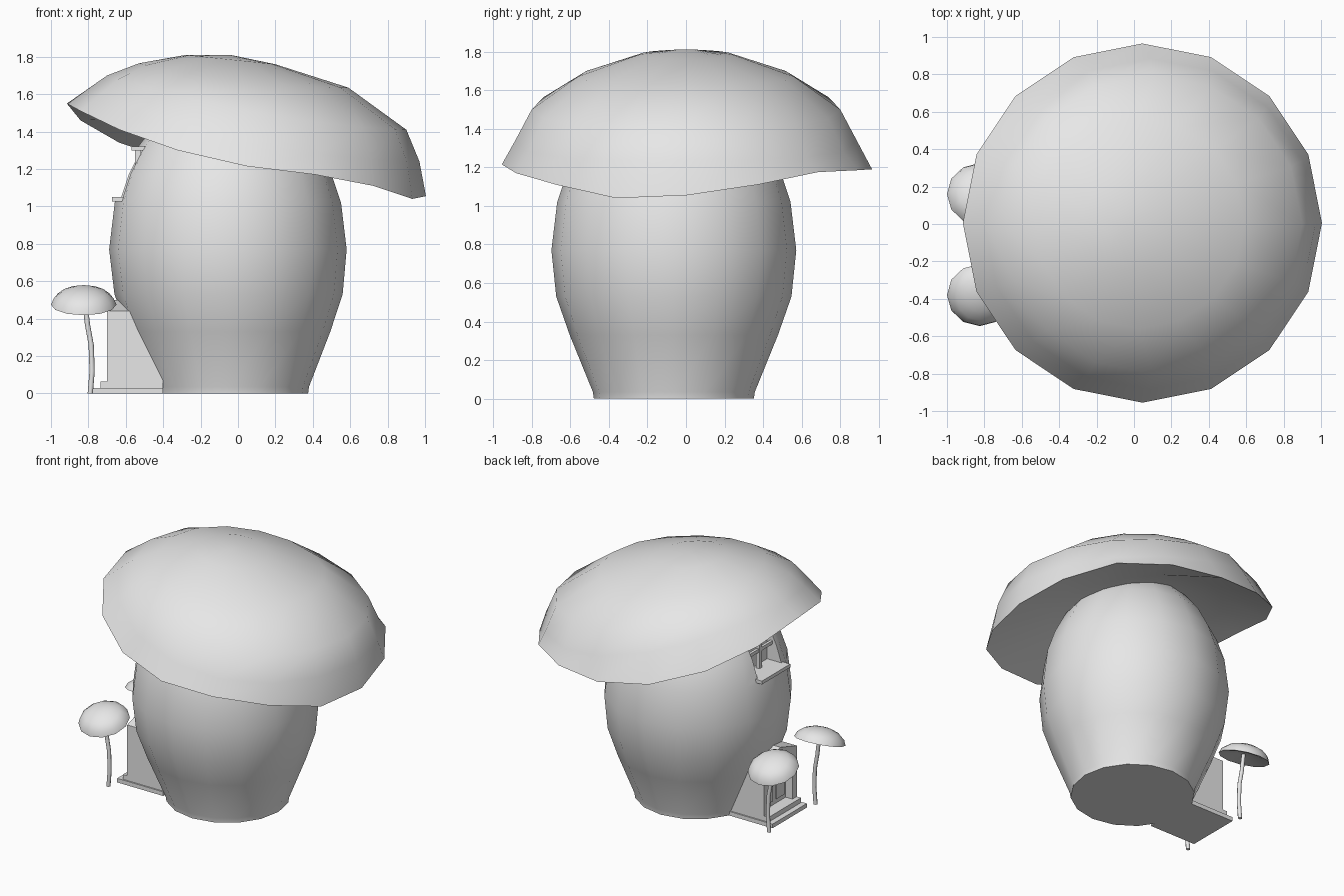
import bpy, bmesh, math
from mathutils import Vector, Matrix

old = bpy.data.objects.get("Cube")
if old:
    bpy.data.objects.remove(old, do_unlink=True)

mat = bpy.data.materials.new("plain grey")
mat.use_nodes = True
GREY = (0.8, 0.8, 0.8, 1)
mat.diffuse_color = GREY
mat.node_tree.nodes["Principled BSDF"].inputs["Base Color"].default_value = GREY

SIDES = 16
DOOR_Y = -0.1


def finish(name, bm, smooth=None):
    bmesh.ops.recalc_face_normals(bm, faces=bm.faces)
    me = bpy.data.meshes.new(name)
    bm.to_mesh(me)
    bm.free()
    me.materials.append(mat)
    ob = bpy.data.objects.new(name, me)
    bpy.context.collection.objects.link(ob)
    if smooth:
        bpy.ops.object.select_all(action='DESELECT')
        ob.select_set(True)
        bpy.context.view_layer.objects.active = ob
        bpy.ops.object.shade_smooth_by_angle(angle=math.radians(smooth))
    return ob


def loft(name, rings, smooth=None):
    """Skin a list of point rings and cap both ends."""
    bm = bmesh.new()
    loops = [[bm.verts.new(p) for p in ring] for ring in rings]
    for a, b in zip(loops, loops[1:]):
        n = len(a)
        for i in range(n):
            j = (i + 1) % n
            bm.faces.new((a[i], a[j], b[j], b[i]))
    bm.faces.new(loops[0])
    bm.faces.new(loops[-1])
    return finish(name, bm, smooth)


def box(name, lo, hi):
    bm = bmesh.new()
    lo, hi = Vector(lo), Vector(hi)
    m = Matrix.Translation((lo + hi) / 2) @ Matrix.Diagonal((*(hi - lo), 1))
    bmesh.ops.create_cube(bm, size=1, matrix=m)
    return finish(name, bm)


def circle(cx, cy, r, z, n=SIDES):
    """z may be a number or a function of the angle."""
    pts = []
    for k in range(n):
        a = math.tau * k / n
        h = z(a) if callable(z) else z
        pts.append(Vector((cx + r * math.cos(a), cy + r * math.sin(a), h)))
    return pts


def tilted(east, side, west):
    """Height that runs from east, over the sides, to west."""
    def height(a):
        c = math.cos(a)
        return side + (east - west) / 2 * c + ((east + west) / 2 - side) * c * c
    return height


# Stem body: barrel that narrows into the cap
body_profile = [(0.415, 0), (0.42, 0.035), (0.54, 0.33), (0.61, 0.53), (0.635, 0.77),
                (0.605, 1.02), (0.555, 1.17), (0.48, 1.32), (0.38, 1.45), (0.25, 1.55)]
body = loft("stem_body", [circle(-0.04 - 0.02 * min(z, 0.7), -0.063, r, z)
                          for r, z in body_profile], 40)

# Window recess cut into the body
cutter = box("window_cutter", (-0.9, DOOR_Y - 0.13, 1.05), (-0.5, DOOR_Y + 0.16, 1.31))
cutter.hide_render = True
cutter.hide_set(True)
cut = body.modifiers.new("window", 'BOOLEAN')
cut.object = cutter
cut.operation = 'DIFFERENCE'
cut.solver = 'EXACT'

# Cap: uneven rim, tilted dome rings and hollow underside
rim_heights = [1.055, 1.11, 1.175, 1.185, 1.19, 1.24, 1.34, 1.46,
               1.55, 1.51, 1.41, 1.3, 1.215, 1.17, 1.11, 1.04]
rim = circle(0.045, 0.005, 0.96, 0)
for p, h in zip(rim, rim_heights):
    p.z = h
cap_rings = [
    circle(-0.05, 0, 0.25, tilted(1.44, 1.47, 1.52)),
    circle(-0.02, 0, 0.58, tilted(1.28, 1.38, 1.48)),
    rim,
    circle(0.085, 0, 0.885, tilted(1.24, 1.34, 1.63)),
    circle(0.1, 0, 0.8, tilted(1.41, 1.5, 1.7)),
    circle(0.03, 0, 0.56, tilted(1.635, 1.67, 1.765)),
    circle(-0.04, 0, 0.24, tilted(1.76, 1.785, 1.81)),
    circle(-0.1, 0, 0.06, 1.81),
]
loft("cap", cap_rings, 40)

# Window parts
box("window_sill", (-0.675, DOOR_Y - 0.15, 1.025), (-0.5, DOOR_Y + 0.18, 1.05))
box("window_lintel", (-0.57, DOOR_Y - 0.15, 1.3), (-0.45, DOOR_Y + 0.18, 1.32))
box("window_mullion", (-0.55, DOOR_Y, 1.05), (-0.52, DOOR_Y + 0.03, 1.31))
box("window_crossbar", (-0.545, DOOR_Y - 0.13, 1.17), (-0.525, DOOR_Y + 0.16, 1.195))

# Porch: gabled arch extruded from the body
half, wall = 0.19, 0.05
outer = [(-half, 0), (-half, 0.44), (0, 0.5), (half, 0.44), (half, 0)]
inner = [(-half + wall, 0), (-half + wall, 0.38), (0, 0.43), (half - wall, 0.38), (half - wall, 0)]
section = outer + inner[::-1]
loft("porch_arch", [[Vector((x, DOOR_Y + y, z)) for y, z in section] for x in (-0.7, -0.4)])
loft("door", [[Vector((x, DOOR_Y + y, z)) for y, z in inner] for x in (-0.645, -0.4)])
for side in (-1, 1):
    y = DOOR_Y + side * 0.065
    box("door_panel", (-0.655, y - 0.045, 0.1), (-0.64, y + 0.045, 0.33))
box("lower_step", (-0.775, DOOR_Y - 0.2, 0), (-0.4, DOOR_Y + 0.2, 0.03))
box("upper_step", (-0.735, DOOR_Y - 0.19, 0.03), (-0.5, DOOR_Y + 0.19, 0.065))

# Pair of small mushrooms leaning outward beside the porch
for side, word in ((1, "back"), (-1, "front")):
    y = DOOR_Y - 0.01 + side * 0.27
    path = [(-0.79, 0), (-0.78, 0.12), (-0.785, 0.26), (-0.805, 0.37), (-0.82, 0.5)]
    loft(word + "_mushroom_stem", [circle(x, y, 0.014, z, 8) for x, z in path], 50)
    tilt = Matrix.Translation((-0.825, y, 0.475)) @ Matrix.Rotation(-side * 0.33, 4, 'X')
    profile = [(0.05, 0.03), (0.14, 0.005), (0.175, 0), (0.16, 0.035),
               (0.12, 0.068), (0.065, 0.088), (0.02, 0.094)]
    loft(word + "_mushroom_cap",
         [[tilt @ p for p in circle(0, 0, r, z, 12)] for r, z in profile], 50)
